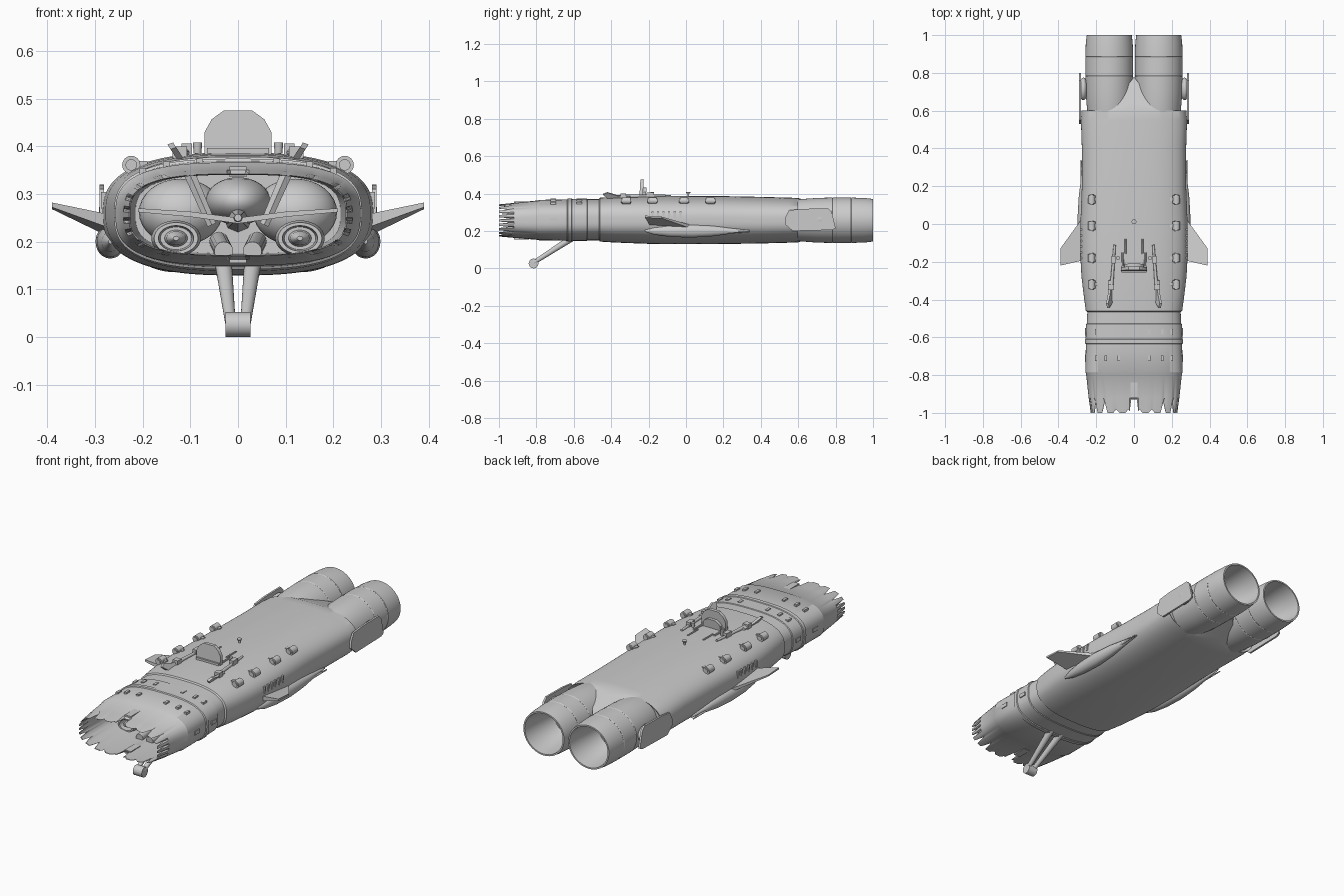
import bpy, bmesh, math
from mathutils import Vector, Matrix

cube = bpy.data.objects.get("Cube")
if cube:
    bpy.data.objects.remove(cube)

grey = bpy.data.materials.new("pale grey metal")
grey.use_nodes = True
grey.diffuse_color = (0.6, 0.6, 0.6, 1)
grey.node_tree.nodes["Principled BSDF"].inputs["Base Color"].default_value = (0.6, 0.6, 0.6, 1)


def finish(name, bm, angle=32):
    bmesh.ops.recalc_face_normals(bm, faces=bm.faces)
    mesh = bpy.data.meshes.new(name)
    bm.to_mesh(mesh)
    bm.free()
    mesh.materials.append(grey)
    ob = bpy.data.objects.new(name, mesh)
    bpy.context.collection.objects.link(ob)
    bpy.ops.object.select_all(action='DESELECT')
    ob.select_set(True)
    bpy.context.view_layer.objects.active = ob
    bpy.ops.object.shade_smooth_by_angle(angle=math.radians(angle))
    return ob


def loft(name, rings, caps=True, angle=32):
    bm = bmesh.new()
    rows = [[bm.verts.new(p) for p in ring] for ring in rings]
    n = len(rows[0])
    for a, b in zip(rows, rows[1:]):
        for i in range(n):
            j = (i + 1) % n
            bm.faces.new((a[i], a[j], b[j], b[i]))
    if caps:
        bm.faces.new(rows[0])
        bm.faces.new(rows[-1])
    return finish(name, bm, angle)


def prism(name, points, depth):
    top = [Vector(p) + Vector(depth) for p in points]
    return loft(name, [points, top])


def tube(name, start, end, r1, r2=None, sides=24):
    start, end = Vector(start), Vector(end)
    axis = end - start
    rot = axis.to_track_quat('Z', 'Y').to_matrix()
    circle = [Vector((math.cos(t), math.sin(t), 0)) for t in (2 * math.pi * i / sides for i in range(sides))]
    return loft(name, [[start + rot @ (c * r1) for c in circle],
                       [end + rot @ (c * (r2 or r1)) for c in circle]])


def ball(name, centre, size):
    bm = bmesh.new()
    bmesh.ops.create_uvsphere(bm, u_segments=32, v_segments=16, radius=1,
                              matrix=Matrix.Translation(centre) @ Matrix.Diagonal((*size, 1)))
    return finish(name, bm)


def box(name, centre, size):
    bm = bmesh.new()
    bmesh.ops.create_cube(bm, size=1, matrix=Matrix.Translation(centre) @ Matrix.Diagonal((*size, 1)))
    return finish(name, bm)


def turned(name, centre, profile, squash=1.0, sides=64):
    # revolve (y, radius) pairs about an axis along y
    cx, cz = centre
    return loft(name, [[(cx + r * math.cos(2 * math.pi * i / sides), y,
                         cz + r * squash * math.sin(2 * math.pi * i / sides))
                        for i in range(sides)] for y, r in profile])


# Hull: rounded oval sections, torn mouth at the front, pointed skirt at the back
COUNT = 192


def oval(y, hx, low, high, n):
    ring = []
    for i in range(COUNT):
        t = 2 * math.pi * i / COUNT
        c, s = math.cos(t), math.sin(t)
        r = (abs(c) ** n + abs(s) ** n) ** (-1 / n)
        ring.append((hx * c * r, y, (low + high) / 2 + (high - low) / 2 * s * r))
    return ring


def torn(ring):
    out = []
    for i, (x, y, z) in enumerate(ring):
        wave = max(0, math.cos(2 * math.pi * i * 24 / COUNT + math.pi)) ** 2
        cut = wave * (0.06 if abs(x) > 0.1 else 0.018)
        out.append((x, y + (0.07 if abs(x) < 0.017 else cut), z))
    return out


def skirt(ring, t):
    out = []
    for x, y, z in ring:
        f = max(0, 1 - abs(x) / 0.13) * t
        out.append((x, y + 0.18 * f, 0.257 + (z - 0.257) * (1 - 0.55 * f)))
    return out


stations = [(-0.92, .240, .163, .350, 3), (-0.79, .254, .152, .363, 2.9),
            (-0.785, .257, .150, .366, 2.9), (-0.635, .255, .147, .369, 2.8),
            (-0.632, .260, .142, .374, 2.8), (-0.612, .260, .142, .374, 2.8),
            (-0.609, .256, .146, .371, 2.8), (-0.53, .254, .146, .373, 2.8),
            (-0.527, .250, .149, .370, 2.8), (-0.465, .247, .149, .371, 2.8),
            (-0.46, .255, .143, .378, 2.7), (-0.38, .266, .138, .382, 2.7),
            (-0.28, .278, .134, .385, 2.6), (-0.17, .284, .130, .387, 2.6),
            (0.0, .284, .129, .387, 2.6), (0.2, .276, .130, .386, 2.6),
            (0.4, .276, .133, .382, 2.6), (0.55, .281, .137, .378, 2.6)]
rim = (-1.0, .229, .170, .342, 3)
rear = oval(0.6, .277, .139, .376, 2.6)
rings = [oval(-0.5, .215, .175, .340, 3), oval(-0.75, .225, .172, .342, 3),
         oval(-0.92, .232, .168, .345, 3), torn(oval(-0.997, .226, .172, .340, 3)), torn(oval(*rim))]
rings += [oval(*s) for s in stations]
rings += [skirt(rear, t) for t in (0, .25, .5, .75, 1)]
rings.append(oval(0.59, .265, .15, .365, 2.6))
loft("hull", rings)

# Twin engines with hollow nozzles
for side, s in (("left", 1), ("right", -1)):
    turned(side + "_engine", (s * 0.131, 0.257),
           [(0.5, .10), (0.6, .117), (0.7, .125), (0.78, .127), (0.783, .125), (0.786, .127),
            (0.88, .127), (0.883, .125), (0.886, .127), (0.96, .124), (1.0, .119),
            (1.0, .111), (0.94, .106), (0.82, .085), (0.8, .078)], 0.955)

    # Side fins beside the engines
    fin = [(.55, .31), (.62, .318), (.76, .32), (.78, .3), (.80, .215), (.78, .205), (.57, .2), (.53, .235), (.53, .27)]
    prism(side + "_rear_fin", [(s * .281, y, z) for y, z in fin], (s * .010, 0, 0))
    ball(side + "_fin_mount", (s * .268, .715, .262), (.024, .06, .045))

    # Wings and the long fairings below them
    root = [(.26, .05, .225), (.26, -.19, .255), (.26, -.19, .225), (.26, .05, .205)]
    tip = [(.39, -.13, .276), (.39, -.22, .282), (.39, -.22, .272), (.39, -.13, .268)]
    loft(side + "_wing", [[(s * x, y, z) for x, y, z in sec] for sec in (root, tip)])
    turned(side + "_wing_fairing", (s * .268, .2),
           [(-.22, .004), (-.17, .018), (-.08, .028), (.03, .031), (.14, .025), (.24, .013), (.34, .003)], 1.15, 24)
    tube(side + "_fairing_spike", (s * .275, .17, .196), (s * .28, .34, .194), .008, .003, 12)

    # Side louvers
    for k in range(6):
        box(side + "_louver", (s * .28, -.18 + k * .03, .287), (.014, .011, .034))

    # Roof canisters on small brackets
    for y in (.13, -.01, -.18, -.32):
        tube(side + "_canister", (s * .224, y - .022, .361), (s * .224, y + .022, .361), .019)
        tube(side + "_canister_cap", (s * .224, y - .027, .361), (s * .224, y + .027, .361), .012)
        box(side + "_canister_bracket", (s * .205, y, .357), (.03, .018, .025))

    # Control arms with a leaning front blade
    blade = [(-.445, .398), (-.42, .408), (-.37, .392), (-.3, .39), (-.29, .36), (-.4, .36)]
    prism(side + "_control_blade", [(s * (.105 + (z - .36) * .65), y, z) for y, z in blade], (s * .012, 0, -.004))
    tube(side + "_control_arm", (s * .118, -.32, .385), (s * .102, -.11, .388), .009, .006, 12)
    box(side + "_arm_clamp", (s * .122, -.335, .385), (.03, .03, .03))
    box(side + "_arm_foot", (s * .108, -.19, .388), (.022, .04, .036))
    tube(side + "_arm_knob", (s * .085, -.18, .385), (s * .085, -.18, .408), .008, .01, 12)
    tube(side + "_pedal_rod", (s * .045, -.16, .388), (s * .045, -.08, .388), .005, .004, 10)
    tube(side + "_seat_rod", (s * .06, -.25, .385), (s * .06, -.15, .388), .007, .005, 10)

    # Landing leg struts
    tube(side + "_leg_strut", (s * .033, -.59, .175), (s * .016, -.815, .03), .019, .011)

    # Round intakes inside the mouth
    turned(side + "_intake", (s * .13, .207),
           [(-.5, .052), (-.72, .052), (-.75, .046), (-.75, .037), (-.7, .033), (-.7, .024),
            (-.74, .02), (-.76, .006)], 0.72, 40)
    ball(side + "_inner_lobe", (s * .12, -.52, .262), (.088, .08, .07))
    tube(side + "_inner_strut", (s * .055, -.72, .235), (s * .105, -.72, .35), .011, .014, 6)
    vane = [(.0, .25), (.1, .263), (.21, .27), (.21, .262), (.1, .252), (.0, .238)]
    prism(side + "_inner_vane", [(s * x, -.78, z) for x, z in vane], (0, .05, 0))
    tube(side + "_inner_pipe", (s * .03, -.78, .18), (s * .04, -.5, .2), .02, .02, 16)

    # Rivets along the front collar
    for y in (-.71, -.57):
        for x, z in ((.08, .368), (.15, .362), (.2, .348)):
            box(side + "_collar_plate", (s * x, y, z), (.014, .03, .012))
        box(side + "_collar_side_plate", (s * .253, y, .26), (.014, .04, .02))

# Landing foot roller
tube("landing_foot", (-.026, -.815, .026), (.026, -.815, .026), .026, sides=32)

# Centre hub and frame blocks in the mouth
ball("inner_dome", (0, -.55, .285), (.068, .12, .05))
tube("inner_hub", (0, -.5, .25), (0, -.8, .25), .03, .008, 8)
box("mouth_top_block", (0, -.88, .347), (.036, .08, .022))
box("mouth_bottom_block", (0, -.88, .164), (.036, .08, .018))

# Seat back: a chamfered panel with a cushion and base
seat = [(-.07, .37), (-.07, .43), (-.055, .457), (-.03, .475), (.03, .475), (.055, .457), (.07, .43), (.07, .37)]
prism("seat_back", [(x, -.25 + (z - .37) * .06, z) for x, z in seat], (0, .018, 0))
prism("seat_cushion", [(x * .72, -.232 + (z - .37) * .06, .375 + (z - .37) * .55) for x, z in seat], (0, .016, 0))
box("seat_base", (0, -.24, .386), (.13, .035, .02))

# Roof peg
tube("roof_peg", (0, .012, .38), (0, .012, .4), .005, sides=12)
tube("roof_peg_head", (0, .012, .4), (0, .012, .408), .009, .013, 16)
